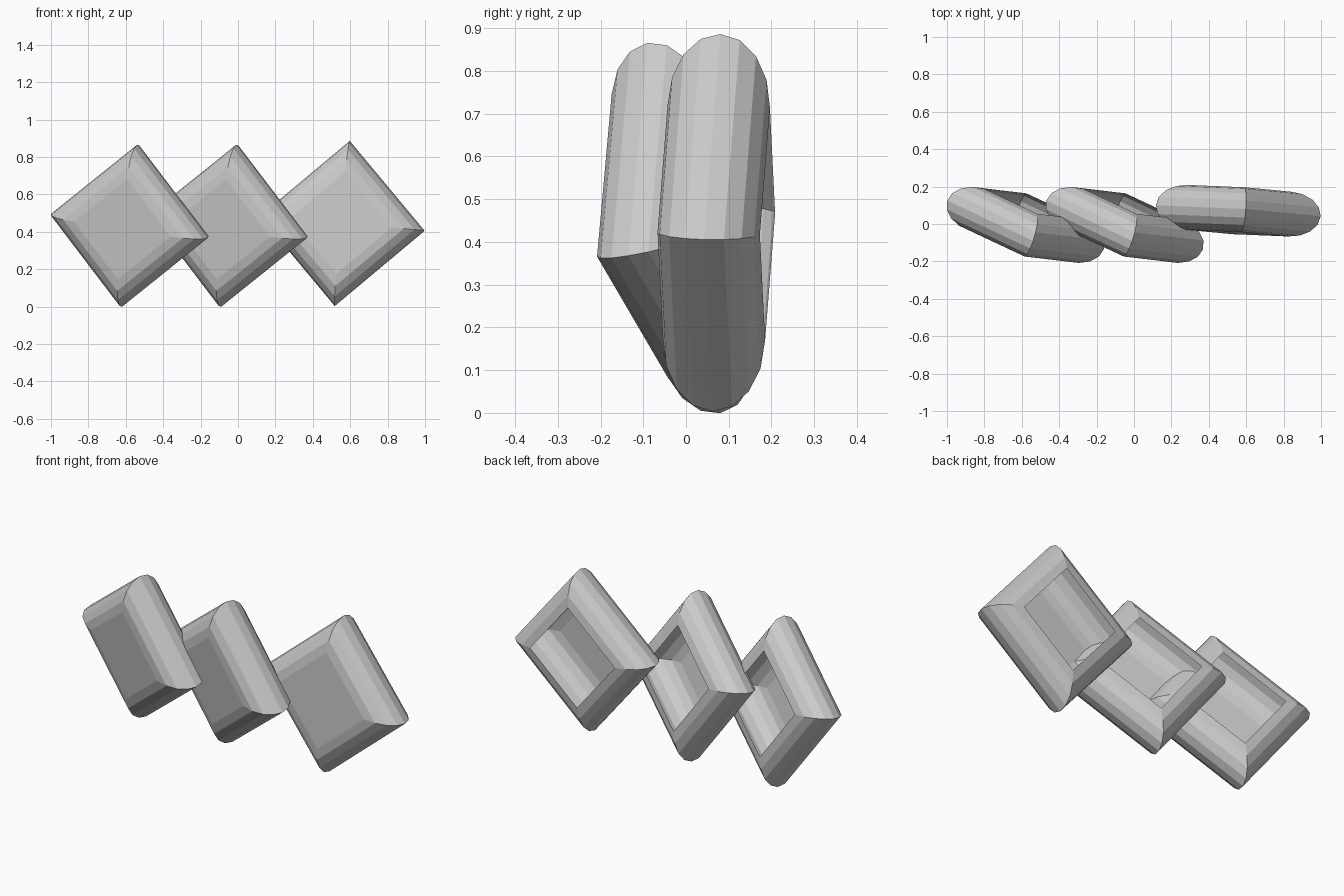
import bpy, bmesh, math
from mathutils import Matrix, Vector

if "Cube" in bpy.data.objects:
    bpy.data.objects.remove(bpy.data.objects["Cube"])

HALF = 0.3135    # half side of each square, measured at the widest rim
R = 0.12         # radius of the rounded rim
SEG = 8          # facets across the half-round rim


def square_shell(name, top, right, left):
    """Square shell: flat front, half-round rim, open back."""
    top, right, left = Vector(top), Vector(right), Vector(left)
    u = (right - top).normalized()
    w = u.cross(top - left).normalized()      # points to the front
    v = w.cross(u)
    place = Matrix((u, v, w)).transposed().to_4x4()
    place.translation = (left + right) / 2

    bm = bmesh.new()
    rings = []
    for i in range(SEG + 1):
        a = math.pi * i / SEG
        s = HALF - R + R * math.sin(a)
        z = R * math.cos(a)
        rings.append([bm.verts.new((x * s, y * s, z))
                      for x, y in ((-1, -1), (1, -1), (1, 1), (-1, 1))])
    bm.faces.new(rings[0])                    # flat front panel
    for a, b in zip(rings, rings[1:]):        # mitred half-round rim
        for k in range(4):
            j = (k + 1) % 4
            bm.faces.new((a[k], b[k], b[j], a[j]))
    mesh = bpy.data.meshes.new(name)
    bm.to_mesh(mesh)
    bm.free()
    obj = bpy.data.objects.new(name, mesh)
    obj.matrix_world = place
    bpy.context.collection.objects.link(obj)


# Left and middle tiles share one tilt
for name, dx in (("left_tile", 0.0), ("middle_tile", 0.53)):
    square_shell(name, (-0.54 + dx, -0.09, 0.865),
                 (-0.16 + dx, -0.135, 0.365), (-1.0 + dx, 0.125, 0.50))

# Right tile faces nearly straight ahead
square_shell("right_tile", (0.6, 0.08, 0.885), (1.0, 0.042, 0.405), (0.115, 0.10, 0.485))
